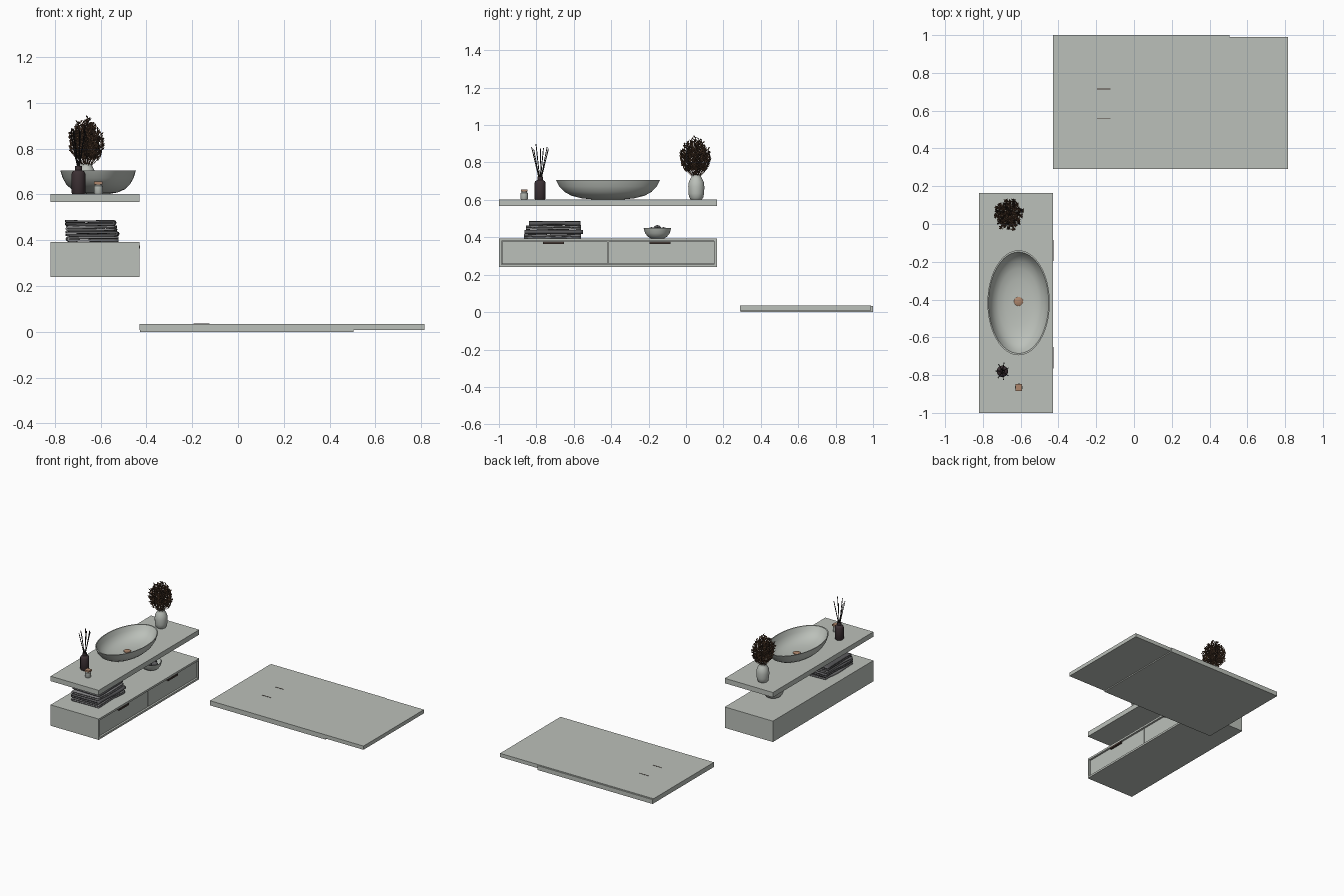
import bpy, bmesh, math, random
from mathutils import Vector, Matrix

if "Cube" in bpy.data.objects:
    bpy.data.objects.remove(bpy.data.objects["Cube"])

random.seed(4)


def mat(name, r, g, b):
    m = bpy.data.materials.new(name)
    m.diffuse_color = (r, g, b, 1)
    m.use_nodes = True
    m.node_tree.nodes["Principled BSDF"].inputs["Base Color"].default_value = m.diffuse_color
    return m


STONE = mat("grey_green_stone", .50, .53, .49)
COPPER = mat("copper", .42, .24, .15)
BRONZE = mat("dark_bronze", .06, .04, .033)
GLASS = mat("dark_plum_glass", .045, .03, .034)
STICK = mat("black_reed", .02, .017, .017)
TOWEL = mat("mid_grey_cloth", .21, .21, .215)
TOWEL2 = mat("dark_grey_cloth", .10, .10, .105)
LEAF = mat("dried_brown", .13, .07, .04)
LEAF2 = mat("dried_dark_brown", .05, .03, .02)


def finish(name, bm, mats, smooth=None):
    bmesh.ops.recalc_face_normals(bm, faces=bm.faces)
    me = bpy.data.meshes.new(name)
    bm.to_mesh(me)
    bm.free()
    for m in mats:
        me.materials.append(m)
    if smooth:
        me.polygons.foreach_set("use_smooth", [True] * len(me.polygons))
        me.set_sharp_from_angle(angle=math.radians(smooth))
    ob = bpy.data.objects.new(name, me)
    bpy.context.collection.objects.link(ob)
    return ob


def box(name, x, y, z, m):
    bm = bmesh.new()
    size = Matrix.Diagonal((x[1] - x[0], y[1] - y[0], z[1] - z[0], 1))
    mid = Matrix.Translation((sum(x) / 2, sum(y) / 2, sum(z) / 2))
    bmesh.ops.create_cube(bm, size=1, matrix=mid @ size)
    return finish(name, bm, [m])


def lathe(name, cx, cy, profile, m, n=32, sx=1, sy=1):
    # revolve (radius, z) points; sx and sy make it oval
    bm = bmesh.new()
    rings = []
    for r, z in profile:
        if r == 0:
            rings.append([bm.verts.new((cx, cy, z))] * n)
        else:
            rings.append([bm.verts.new((cx + sx * r * math.cos(math.tau * i / n),
                                        cy + sy * r * math.sin(math.tau * i / n), z)) for i in range(n)])
    for a, b in zip(rings, rings[1:]):
        for i in range(n):
            j = (i + 1) % n
            bm.faces.new(list(dict.fromkeys((a[i], a[j], b[j], b[i]))))
    return finish(name, bm, [m], 40)


def rod(bm, a, b, r, sides=6):
    a, b = Vector(a), Vector(b)
    d = b - a
    M = Matrix.Translation((a + b) / 2) @ d.to_track_quat('Z', 'Y').to_matrix().to_4x4()
    bmesh.ops.create_cone(bm, cap_ends=True, segments=sides, radius1=r, radius2=r, depth=d.length, matrix=M)


# countertop
X0, X1, Y0, Y1 = -.82, -.43, -1.0, .165
box("countertop", (X0, X1), (Y0, Y1), (.567, .603), STONE)

# cabinet carcass: open box facing +x
T, ZB, ZT = .014, .24, .393
box("cabinet_top", (X0, X1), (Y0, Y1), (ZT - T, ZT), STONE)
box("cabinet_bottom", (X0, X1), (Y0, Y1), (ZB, ZB + T), STONE)
box("cabinet_back", (X0, X0 + T), (Y0, Y1), (ZB + T, ZT - T), STONE)
for name, y in (("near", Y0), ("far", Y1 - T)):
    box("cabinet_end_" + name, (X0 + T, X1), (y, y + T), (ZB + T, ZT - T), STONE)

# two recessed drawers, each with a pull
YM = (Y0 + Y1) / 2
for name, a, b, h in (("near", Y0 + T, YM - .002, -.708), ("far", YM + .002, Y1 - T, -.14)):
    box("drawer_" + name, (X0 + T, X1 - .012), (a + .002, b), (ZB + T + .002, ZT - T - .002), STONE)
    box("drawer_pull_" + name, (X1 - .013, X1 + .003), (h - .056, h + .056), (.365, .378), BRONZE)

# oval basin and drain
lathe("basin", -.611, -.417,
      [(0, .603), (.32, .603), (.52, .609), (.70, .622), (.84, .643), (.94, .672), (1, .705),
       (.965, .705), (.90, .674), (.80, .648), (.65, .630), (.45, .620), (.25, .616), (0, .615)],
      STONE, 64, .165, .278)
lathe("basin_drain", -.611, -.41, [(0, .614), (.024, .614), (.024, .621), (.020, .624), (0, .624)], COPPER, 24)

# reed diffuser
BX, BY = -.697, -.78
lathe("diffuser_bottle", BX, BY,
      [(0, .603), (.027, .603), (.030, .607), (.030, .690), (.026, .700), (.015, .706),
       (.015, .724), (.010, .724), (.010, .70), (0, .70)], GLASS, 24)
bm = bmesh.new()
for i in range(7):
    t = math.tau * i / 7 + .4
    c, s = math.cos(t), math.sin(t)
    rod(bm, (BX - .010 * c, BY - .010 * s, .65), (BX + .034 * c, BY + .046 * s, random.uniform(.87, .90)), .0024)
finish("diffuser_reeds", bm, [STICK], 40)

# small jar with square lid
lathe("small_jar", -.61, -.865, [(0, .603), (.018, .603), (.020, .606), (.020, .636), (.014, .641),
                                 (.014, .645), (0, .645)], STONE, 24)
box("small_jar_lid", (-.628, -.592), (-.883, -.847), (.644, .656), COPPER)

# vase
VX, VY = -.662, .055
lathe("vase", VX, VY,
      [(0, .603), (.030, .603), (.037, .612), (.042, .635), (.043, .67), (.040, .695), (.030, .715),
       (.025, .724), (.026, .733), (.020, .733), (.019, .715), (0, .70)], STONE)

# dried bouquet: stems lined with small pointed buds
bm = bmesh.new()
for s in range(46):
    t = s * 2.39996
    k = math.sqrt((s + .5) / 46)
    tip = Vector((VX - .003 + .076 * k * math.cos(t), VY - .006 + .082 * k * math.sin(t),
                  .94 - .085 * k ** 2 + random.uniform(-.025, .0)))
    root = Vector((VX + .012 * k * math.cos(t), VY + .012 * k * math.sin(t), .715))
    bend = Vector((.022 * k * math.cos(t), .022 * k * math.sin(t), -.005))

    def at(u):
        return root.lerp(tip, u) + bend * math.sin(math.pi * u)

    first = len(bm.faces)
    for u in range(4):
        rod(bm, at(u / 4), at(u / 4 + .25), .0013, 3)
    for b in range(22):
        u = .30 + .70 * b / 21
        out = Vector((random.uniform(-1, 1), random.uniform(-1, 1), random.uniform(.2, 1.2))).normalized()
        M = (Matrix.Translation(at(u) + out * .007) @ out.to_track_quat('Z', 'Y').to_matrix().to_4x4()
             @ Matrix.Diagonal((.0042, .0042, .0105, 1)))
        # octahedral bud: two cones of four sides
        for sign in (1, -1):
            bmesh.ops.create_cone(bm, cap_ends=False, segments=4, radius1=1, radius2=0, depth=1,
                                  matrix=M @ Matrix.Diagonal((1, 1, sign, 1)) @ Matrix.Translation((0, 0, .5)))
    bm.faces.ensure_lookup_table()
    for f in bm.faces[first:]:
        f.material_index = int(s % 3 == 0)
bmesh.ops.remove_doubles(bm, verts=bm.verts, dist=.00005)
finish("dried_bouquet", bm, [LEAF, LEAF2])

# stack of folded towels: U-shaped ribbons along y
for i in range(4):
    z0 = ZT + .006 + i * .0235
    xa, xb = -.755 + random.uniform(0, .012), -.525 - random.uniform(0, .015)
    ya, yb = -.873 + .009 * i + random.uniform(0, .008), -.555 + random.uniform(-.012, .004)
    path = [(xb + (xa + .006 - xb) * k / 10, 0) for k in range(11)]
    path += [(xa + .006 - .006 * math.sin(a), .006 - .006 * math.cos(a)) for a in (.8, 1.57, 2.34)]
    path += [(xa + .006 + (xb - xa - .006) * k / 10, .012) for k in range(11)]
    if i % 2:
        path = [(xa + xb - x, z) for x, z in path]
    bm = bmesh.new()
    rows = []
    for j in range(17):
        y = ya + (yb - ya) * j / 16
        rows.append([bm.verts.new((x + .004 * math.sin(19 * y + i), y,
                                   z0 + z + .0022 * math.sin(30 * y + 1.3 * i) * math.sin(14 * x + i)))
                     for x, z in path])
    for a, b in zip(rows, rows[1:]):
        for k in range(len(path) - 1):
            bm.faces.new((a[k], a[k + 1], b[k + 1], b[k])).material_index = 0
    ob = finish("folded_towel_%d" % (i + 1), bm, [TOWEL if i % 2 == 0 else TOWEL2], 60)
    mod = ob.modifiers.new("thickness", 'SOLIDIFY')
    mod.thickness, mod.offset = .0095, 0

# small bowl with rolled cloths
lathe("small_bowl", -.60, -.153,
      [(0, ZT), (.034, ZT), (.052, .404), (.066, .422), (.074, .450), (.069, .450), (.060, .426),
       (.040, .410), (0, .407)], STONE)
for i in range(5):
    t = math.tau * i / 4
    r = .032 if i < 4 else 0
    bm = bmesh.new()
    bmesh.ops.create_uvsphere(bm, u_segments=16, v_segments=10, radius=.022, matrix=Matrix.Translation(
        (-.60 + r * math.cos(t), -.153 + r * math.sin(t), .432 if i < 4 else .443)))
    finish("bowl_ball_%d" % (i + 1), bm, [TOWEL2], 60)

# floor slab in two overlapping panels with two fine slots
box("floor_slab", (-.43, .815), (.29, .99), (.008, .035), STONE)
box("floor_slab_under_panel", (-.429, .505), (.291, 1.0), (0, .032), STONE)
for i, y in enumerate((.56, .715)):
    box("slab_slot_%d" % (i + 1), (-.195, -.125), (y - .002, y + .002), (.034, .0365), BRONZE)
